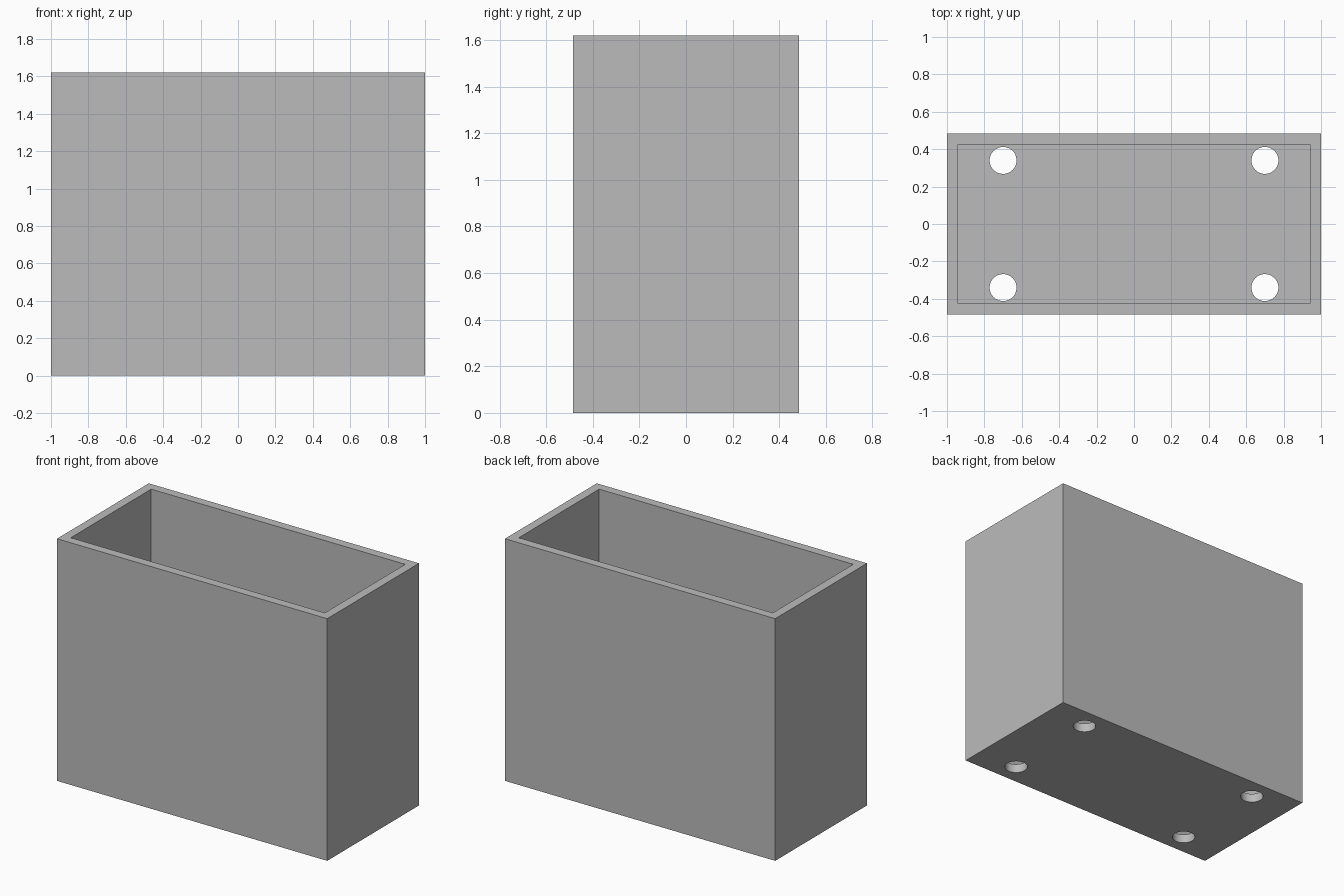
import bpy

cube = bpy.data.objects.get("Cube")
if cube:
    bpy.data.objects.remove(cube, do_unlink=True)

WIDTH, DEPTH, HEIGHT, WALL = 2.0, 0.97, 1.62, 0.06
HOLE_X, HOLE_Y, HOLE_R = 0.70, 0.34, 0.072

grey = bpy.data.materials.new("plain_grey")
grey.use_nodes = True
colour = (0.5, 0.5, 0.5, 1)
grey.diffuse_color = colour
grey.node_tree.nodes["Principled BSDF"].inputs["Base Color"].default_value = colour


def box(name, size, bottom):
    bpy.ops.mesh.primitive_cube_add(size=1, location=(0, 0, bottom + size[2] / 2))
    obj = bpy.context.object
    obj.name = name
    obj.scale = size
    bpy.ops.object.transform_apply(location=True, rotation=False, scale=True)
    obj.data.materials.append(grey)
    return obj


def cut(target, cutter):
    mod = target.modifiers.new(cutter.name, "BOOLEAN")
    mod.operation = "DIFFERENCE"
    mod.solver = "EXACT"
    mod.object = cutter
    bpy.context.view_layer.objects.active = target
    bpy.ops.object.modifier_apply(modifier=mod.name)
    bpy.data.objects.remove(cutter, do_unlink=True)


# Open-topped box with even walls and floor
body = box("open_box", (WIDTH, DEPTH, HEIGHT), 0)
cut(body, box("cavity_cutter", (WIDTH - 2 * WALL, DEPTH - 2 * WALL, HEIGHT), WALL))

# Four round holes through the floor
for sx in (-1, 1):
    for sy in (-1, 1):
        bpy.ops.mesh.primitive_cylinder_add(
            vertices=48, radius=HOLE_R, depth=4 * WALL,
            location=(sx * HOLE_X, sy * HOLE_Y, 0))
        hole = bpy.context.object
        hole.name = "hole_cutter"
        hole.data.materials.append(grey)
        cut(body, hole)

# Smooth hole walls, crisp box edges
bpy.ops.object.select_all(action="DESELECT")
body.select_set(True)
bpy.context.view_layer.objects.active = body
bpy.ops.object.shade_smooth_by_angle()
